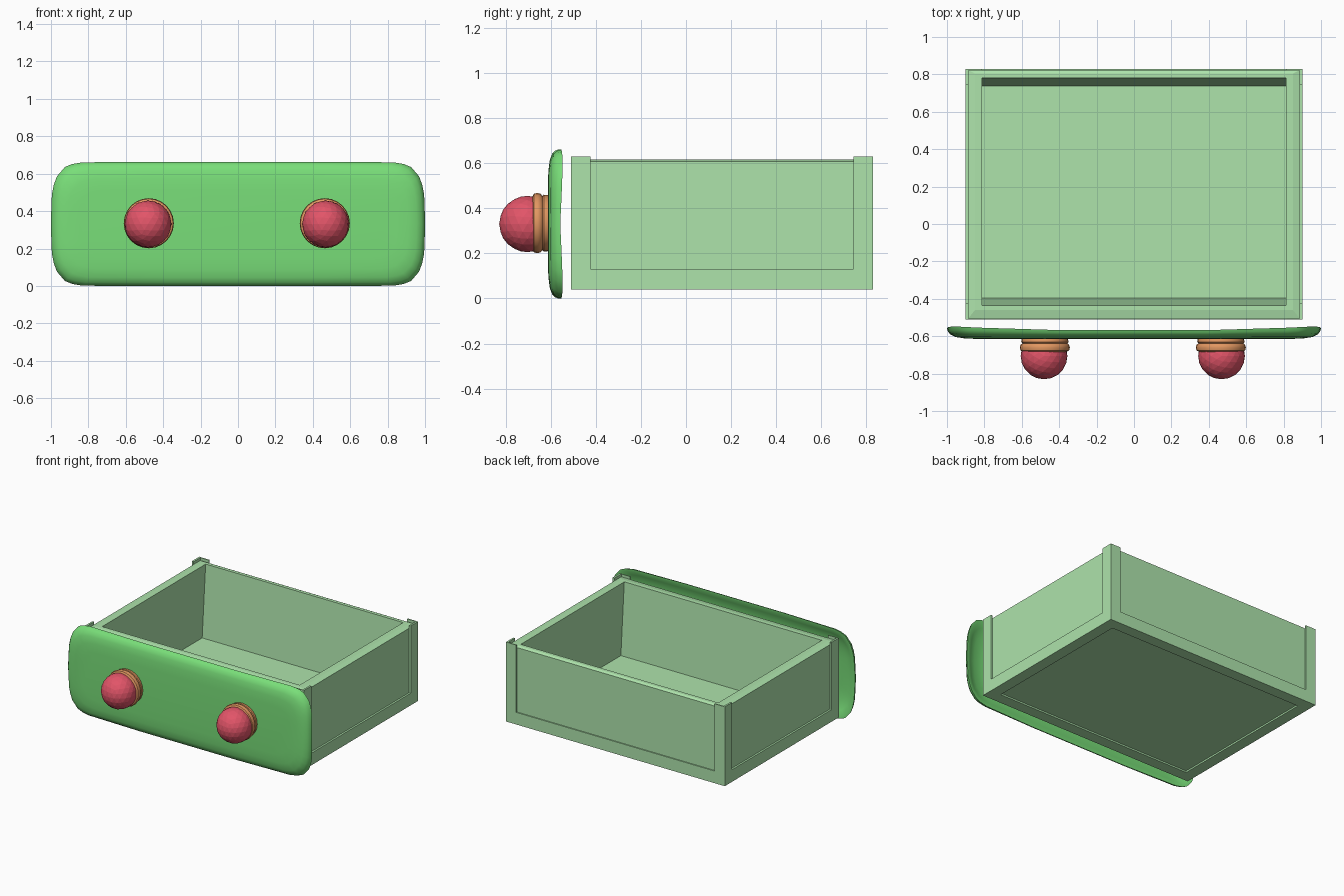
import bpy, bmesh, math

if "Cube" in bpy.data.objects:
    bpy.data.objects.remove(bpy.data.objects["Cube"], do_unlink=True)


def material(name, rgb):
    m = bpy.data.materials.new(name)
    m.use_nodes = True
    m.diffuse_color = (*rgb, 1)
    m.node_tree.nodes["Principled BSDF"].inputs["Base Color"].default_value = (*rgb, 1)
    return m


SAGE = material("sage green", (0.42, 0.77, 0.41))
GREEN = material("bright green", (0.19, 0.73, 0.19))
RED = material("raspberry red", (0.76, 0.09, 0.14))
ORANGE = material("warm orange", (0.76, 0.31, 0.12))


def finish(bm, name, mat, smooth=None):
    bmesh.ops.recalc_face_normals(bm, faces=bm.faces)
    mesh = bpy.data.meshes.new(name)
    bm.to_mesh(mesh)
    bm.free()
    mesh.materials.append(mat)
    obj = bpy.data.objects.new(name, mesh)
    bpy.context.collection.objects.link(obj)
    if smooth:
        bpy.ops.object.select_all(action="DESELECT")
        obj.select_set(True)
        bpy.context.view_layer.objects.active = obj
        bpy.ops.object.shade_smooth_by_angle(angle=math.radians(smooth))
    return obj


def loft(name, loops, mat, smooth=None):
    """Bridge matching loops of points in order and cap both ends."""
    bm = bmesh.new()
    rings = [[bm.verts.new(p) for p in loop] for loop in loops]
    for a, b in zip(rings, rings[1:]):
        for i in range(len(a)):
            j = (i + 1) % len(a)
            bm.faces.new((a[i], a[j], b[j], b[i]))
    bm.faces.new(rings[0])
    bm.faces.new(rings[-1])
    return finish(bm, name, mat, smooth)


def rect(x, y0, y1, z):
    return [(-x, y0, z), (x, y0, z), (x, y1, z), (-x, y1, z)]


# Open box: recessed underside, bottom rail, inset panels, sloped rim, tapered well
loft("drawer_box", [
    rect(0.815, -0.425, 0.745, 0.052),
    rect(0.815, -0.425, 0.745, 0.04),
    rect(0.90, -0.51, 0.83, 0.04),
    rect(0.90, -0.51, 0.83, 0.13),
    rect(0.886, -0.505, 0.822, 0.13),
    rect(0.886, -0.505, 0.822, 0.609),
    rect(0.85, -0.46, 0.805, 0.618),
    rect(0.812, -0.435, 0.78, 0.618),
    rect(0.812, -0.395, 0.739, 0.085),
], SAGE)

# Thin L-shaped corner posts, lying on the panels
for side, sx in (("right", -1), ("left", 1)):
    for end, y, sy, thick in (("front", -0.51, 1, 0.005), ("back", 0.83, -1, 0.008)):
        arm = 0.085
        outline = [(0, 0), (arm, 0), (arm, thick), (0.014, thick), (0.014, arm), (0, arm)]
        loft(f"{end}_{side}_post",
             [[(sx * (0.9 - u), y + sy * v, z) for u, v in outline] for z in (0.13, 0.63)],
             SAGE)

# Thin front plate with a dished back: one quarter outline mirrored, lofted through
# its depth, with the rim curling further back towards the corners
quarter = [(1, 0), (0.998, 0.09), (0.995, 0.16), (0.985, 0.21), (0.968, 0.255),
           (0.925, 0.305), (0.885, 0.321), (0.83, 0.33), (0.4, 0.331)]
half = quarter + [(-x, z) for x, z in reversed(quarter)]
outline = half + [(x, -z) for x, z in reversed(half[1:-1])]
depth = [(0.16, -0.598, 0), (0.09, -0.593, 0.1), (0.045, -0.581, 0.5), (0.014, -0.569, 0.9),
         (0, -0.569, 1), (0.005, -0.582, 0.7), (0.018, -0.595, 0.4),
         (0.045, -0.605, 0.1), (0.09, -0.611, 0), (0.15, -0.614, 0)]


def plate_point(x, z, inset, y, curl):
    flare = 0.026 * abs(x) ** 3 * (0.4 + 0.6 * abs(z) / 0.33)
    return (x * (1 - inset), y + curl * flare, 0.331 + z * (1 - inset / 0.33))


loft("front_plate", [[plate_point(x, z, *ring) for x, z in outline] for ring in depth],
     GREEN, 55)

# Two knobs: grooved collar and faceted ball
collar = [(0.118, -0.60), (0.125, -0.613), (0.126, -0.632), (0.120, -0.638), (0.130, -0.646),
          (0.134, -0.66), (0.130, -0.676), (0.112, -0.686)]
for side, x, ball_x in (("right", -0.477, -0.481), ("left", 0.464, 0.468)):
    loft(f"{side}_knob_collar",
         [[(x + r * math.cos(a * math.tau / 24), y, 0.335 + r * math.sin(a * math.tau / 24))
           for a in range(24)] for r, y in collar],
         ORANGE, 40)
    bm = bmesh.new()
    bmesh.ops.create_icosphere(bm, subdivisions=3, radius=0.125)
    bmesh.ops.translate(bm, verts=bm.verts, vec=(ball_x, -0.705, 0.331))
    finish(bm, f"{side}_knob_ball", RED)
